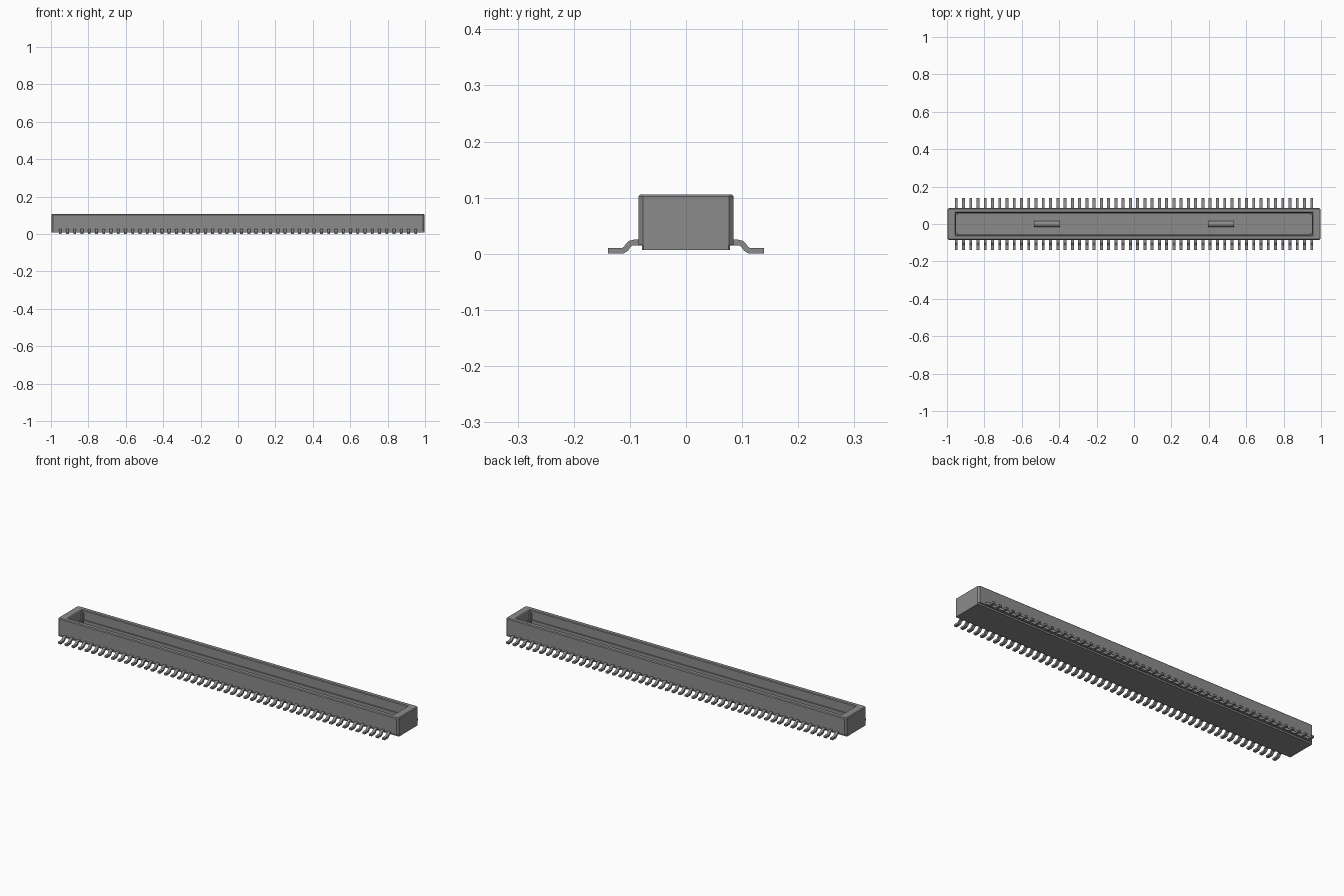
import bpy, bmesh, math
from mathutils import Vector

if "Cube" in bpy.data.objects:
    bpy.data.objects.remove(bpy.data.objects["Cube"])

grey = bpy.data.materials.new("mid grey")
grey.diffuse_color = (0.26, 0.26, 0.26, 1)
grey.use_nodes = True
grey.node_tree.nodes["Principled BSDF"].inputs["Base Color"].default_value = grey.diffuse_color


def finish(bm, name):
    bmesh.ops.recalc_face_normals(bm, faces=bm.faces[:])
    me = bpy.data.meshes.new(name)
    bm.to_mesh(me)
    bm.free()
    me.materials.append(grey)
    ob = bpy.data.objects.new(name, me)
    bpy.context.collection.objects.link(ob)
    return ob


def octagon(hx, hy, z, c):
    """Rectangle outline with corners cut by c."""
    return [(hx, -hy + c, z), (hx, hy - c, z), (hx - c, hy, z), (-hx + c, hy, z),
            (-hx, hy - c, z), (-hx, -hy + c, z), (-hx + c, -hy, z), (hx - c, -hy, z)]


# Housing: outer wall, rim and stepped cavity lofted in one skin
rings = [(0.998, 0.078, 0.007, 0.002), (0.998, 0.078, 0.016, 0.002),
         (0.998, 0.085, 0.016, 0.008), (0.998, 0.085, 0.102, 0.008),
         (0.994, 0.081, 0.106, 0.007), (0.957, 0.063, 0.106, 0.001),
         (0.955, 0.060, 0.102, 0.001), (0.955, 0.060, 0.055, 0.001),
         (0.951, 0.054, 0.055, 0.001), (0.951, 0.054, 0.030, 0.001)]
bm = bmesh.new()
loops = [[bm.verts.new(p) for p in octagon(*r)] for r in rings]
for a, b in zip(loops, loops[1:]):
    for i in range(8):
        j = (i + 1) % 8
        bm.faces.new((a[i], a[j], b[j], b[i]))
bm.faces.new(loops[0])
bm.faces.new(loops[-1])
finish(bm, "housing")

# Corner keys at both ends of the cavity
bm = bmesh.new()
for sx in (-1, 1):
    for sy in (-1, 1):
        cube = bmesh.ops.create_cube(bm, size=1)["verts"]
        bmesh.ops.scale(bm, vec=(0.012, 0.014, 0.062), verts=cube)
        bmesh.ops.translate(bm, vec=(sx * 0.951, sy * 0.055, 0.06), verts=cube)
finish(bm, "cavity_keys")

# Two low rounded ribs on the cavity floor
bm = bmesh.new()
for cx in (-0.465, 0.465):
    ends = []
    for x in (cx - 0.07, cx + 0.07):
        ends.append([bm.verts.new((x, 0.016 * math.cos(math.pi * i / 8),
                                   0.029 + 0.014 * math.sin(math.pi * i / 8)))
                     for i in range(9)])
    for i in range(9):
        j = (i + 1) % 9
        bm.faces.new((ends[0][i], ends[0][j], ends[1][j], ends[1][i]))
    for e in ends:
        bm.faces.new(e)
finish(bm, "floor_ribs")

# Gull-wing pins: a bent strip swept across the pin width
path = [Vector(p) for p in ((0.07, 0.02), (0.093, 0.02), (0.099, 0.0185), (0.103, 0.0145),
                            (0.107, 0.009), (0.112, 0.0055), (0.117, 0.005), (0.139, 0.005))]
upper, lower = [], []
for i, p in enumerate(path):
    t = (path[min(i + 1, len(path) - 1)] - path[max(i - 1, 0)]).normalized()
    if i in (1, len(path) - 2):
        t = Vector((1, 0))
    n = Vector((-t.y, t.x)) * 0.005
    upper.append(p + n)
    lower.append(p - n)

PINS, HALF_SPAN, HALF_WIDTH = 50, 0.95, 0.0075
for side, name in ((-1, "front_pins"), (1, "back_pins")):
    bm = bmesh.new()
    for k in range(PINS):
        x = -HALF_SPAN + 2 * HALF_SPAN * k / (PINS - 1)
        secs = []
        for u, l in zip(upper, lower):
            secs.append([bm.verts.new((x + dx, side * q.x, q.y)) for dx, q in
                         ((-HALF_WIDTH, u), (HALF_WIDTH, u), (HALF_WIDTH, l), (-HALF_WIDTH, l))])
        for a, b in zip(secs, secs[1:]):
            for i in range(4):
                j = (i + 1) % 4
                bm.faces.new((a[i], a[j], b[j], b[i]))
        bm.faces.new(secs[0])
        bm.faces.new(secs[-1])
    finish(bm, name)
